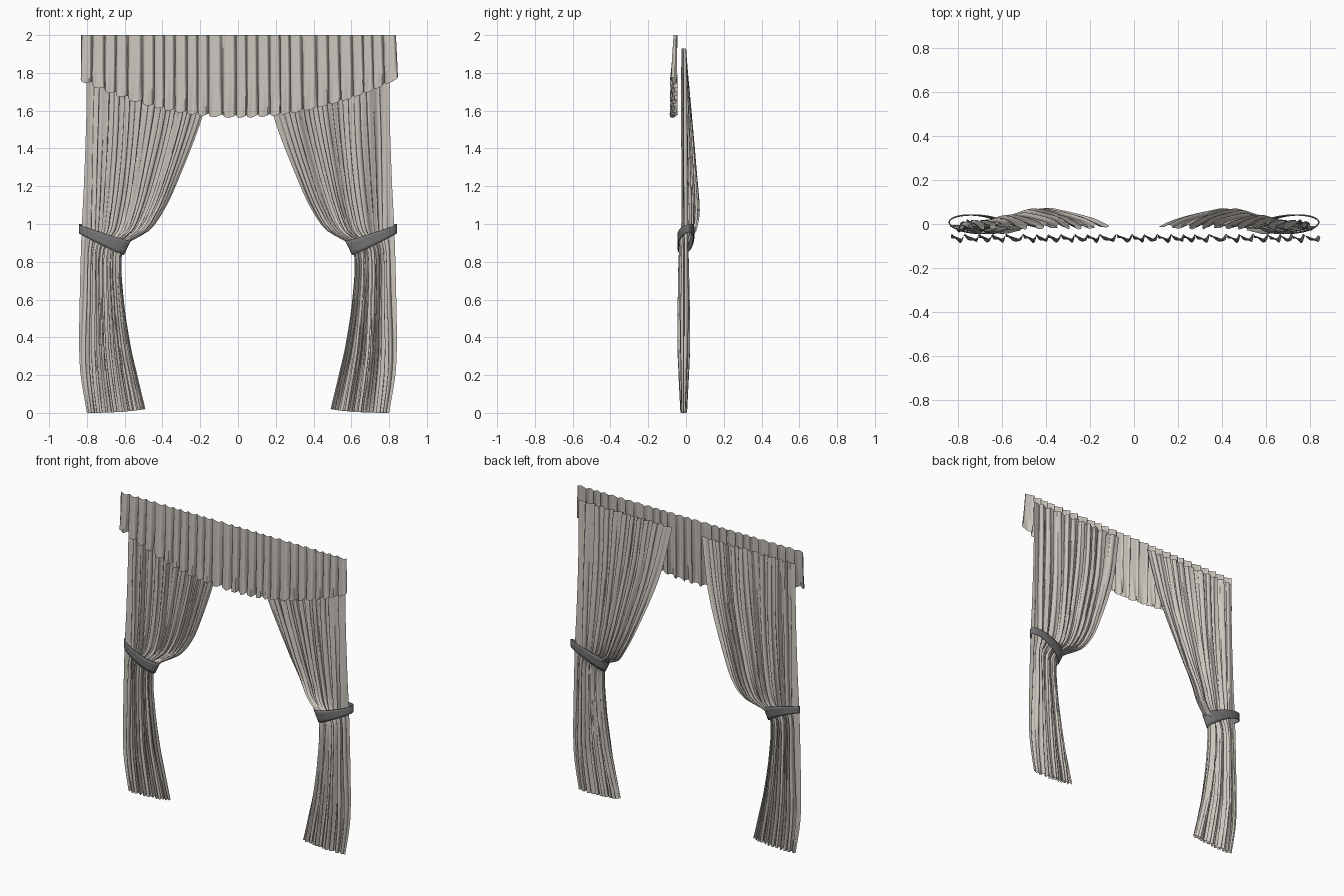
import bpy
import bmesh
from math import sin, cos, pi

cube = bpy.data.objects.get("Cube")
if cube:
    bpy.data.objects.remove(cube, do_unlink=True)


def make_material(name, color):
    mat = bpy.data.materials.new(name)
    mat.use_nodes = True
    mat.diffuse_color = color
    mat.node_tree.nodes["Principled BSDF"].inputs["Base Color"].default_value = color
    return mat


LINEN = make_material("warm linen", (0.60, 0.56, 0.51, 1))
GREY = make_material("dark grey cloth", (0.17, 0.17, 0.175, 1))


def sheet(name, point, cols, rows, mat, angle=60, thickness=0):
    """Cloth surface from point(u, v), with u and v running from 0 to 1."""
    bm = bmesh.new()
    grid = [[bm.verts.new(point(i / cols, j / rows)) for i in range(cols + 1)]
            for j in range(rows + 1)]
    for low, high in zip(grid, grid[1:]):
        for i in range(cols):
            bm.faces.new((low[i], low[i + 1], high[i + 1], high[i]))
    bmesh.ops.remove_doubles(bm, verts=bm.verts, dist=0.00001)
    bmesh.ops.recalc_face_normals(bm, faces=bm.faces)
    mesh = bpy.data.meshes.new(name)
    bm.to_mesh(mesh)
    bm.free()
    mesh.materials.append(mat)
    obj = bpy.data.objects.new(name, mesh)
    bpy.context.collection.objects.link(obj)
    if thickness:
        mod = obj.modifiers.new("cloth thickness", "SOLIDIFY")
        mod.thickness = thickness
    bpy.ops.object.select_all(action="DESELECT")
    obj.select_set(True)
    bpy.context.view_layer.objects.active = obj
    bpy.ops.object.shade_smooth_by_angle(angle=angle * pi / 180)
    return obj


def smooth_key(keys, z):
    """Smooth interpolation through rows of (z, values...), z rising."""
    k = 0
    while k < len(keys) - 2 and z > keys[k + 1][0]:
        k += 1
    a, b = keys[k], keys[k + 1]
    before, after = keys[max(k - 1, 0)], keys[min(k + 2, len(keys) - 1)]
    h = b[0] - a[0]
    t = (z - a[0]) / h
    out = []
    for c in range(1, len(a)):
        ma = (b[c] - before[c]) / (b[0] - before[0]) * h
        mb = (after[c] - a[c]) / (after[0] - a[0]) * h
        out.append((2*t**3 - 3*t*t + 1) * a[c] + (t**3 - 2*t*t + t) * ma
                   + (3*t*t - 2*t**3) * b[c] + (t**3 - t*t) * mb)
    return out


# Drape outline: height, outer x, inner x, backward swell, fold depth, bunching
DRAPE = [
    (0.00, 0.800, 0.490, 0.000, 0.018, 0.85),
    (0.20, 0.833, 0.535, 0.000, 0.028, 0.75),
    (0.35, 0.841, 0.568, 0.000, 0.034, 0.70),
    (0.60, 0.838, 0.605, 0.000, 0.032, 0.62),
    (0.85, 0.832, 0.613, 0.000, 0.026, 0.60),
    (0.91, 0.830, 0.565, 0.015, 0.024, 0.62),
    (0.96, 0.828, 0.475, 0.055, 0.024, 0.68),
    (1.05, 0.824, 0.405, 0.080, 0.022, 0.75),
    (1.20, 0.816, 0.330, 0.072, 0.020, 0.82),
    (1.58, 0.803, 0.185, 0.035, 0.017, 0.95),
    (1.93, 0.800, 0.110, 0.000, 0.013, 1.00),
]


def drape_point(side):
    def point(u, v):
        z = 1.93 * v
        outer, inner, swell, depth, bunch = smooth_key(DRAPE, z)
        # uneven pleats that fan out from the gathered waist
        t = 2 * pi * 11 * (u + 0.018 * sin(9 * u + side) + 0.006 * sin(5 * z + 14 * u))
        fold = 0.75 * sin(t + 0.5 * sin(t)) + 0.25 * sin(2.3 * t + 2 * z)
        fade = min(1, 12 * u, 8 * (1 - u) + 0.2)
        x = outer + (inner - outer) * u ** bunch
        x += 0.006 * sin(2 * t) * fade * min(1, 10 * (1 - u))
        y = -0.012 + swell * u ** 1.3 + depth * fold * fade
        return side * x, y, z + 0.02 * u * u * (1 - v) ** 8
    return point


def tie_point(side):
    # tilted loop, wider and lower at the inner end
    def point(u, v):
        a = 2 * pi * u
        inward = 0.5 - 0.5 * cos(a)
        x = 0.843 - 0.258 * inward
        y = -0.010 - 0.044 * sin(a) + 0.018 * (1 - inward)
        middle = 0.975 - 0.10 * inward ** 1.2 - 0.012 * sin(a)
        half = 0.022 + 0.016 * inward
        lean = 0.018 * inward * (2 * v - 1)
        return side * (x - lean), y, middle + half * (2 * v - 1)
    return point


# Gathered drapes and their tie-backs
for label, side in (("left", 1), ("right", -1)):
    sheet(label + "_drape", drape_point(side), 200, 72, LINEN)
    sheet(label + "_tie_back", tie_point(side), 56, 4, GREY, thickness=0.006)


# Pleated valance with a curved hem
def valance_point(u, v):
    s = 2 * u - 1
    drop = 1 - v
    t = 2 * pi * 27 * (u + 0.005 * sin(21 * u) + 0.003 * sin(47 * u + 1))
    wave = sin(t + 0.6 * sin(t))
    ripple = sin(2.6 * t + 4 * drop) * max(0, drop - 0.55)
    hem = 1.570 + 0.20 * s * s + 0.008 * sin(t + 1)
    x = s * (0.833 + 0.006 * drop) + 0.010 * sin(t + 1.9) * (0.4 + 0.6 * drop)
    y = -0.056 - 0.009 * drop + (0.010 + 0.007 * drop) * wave + 0.010 * ripple
    return x, y, hem + (2 - hem) * v


sheet("valance", valance_point, 540, 16, LINEN, angle=50)
